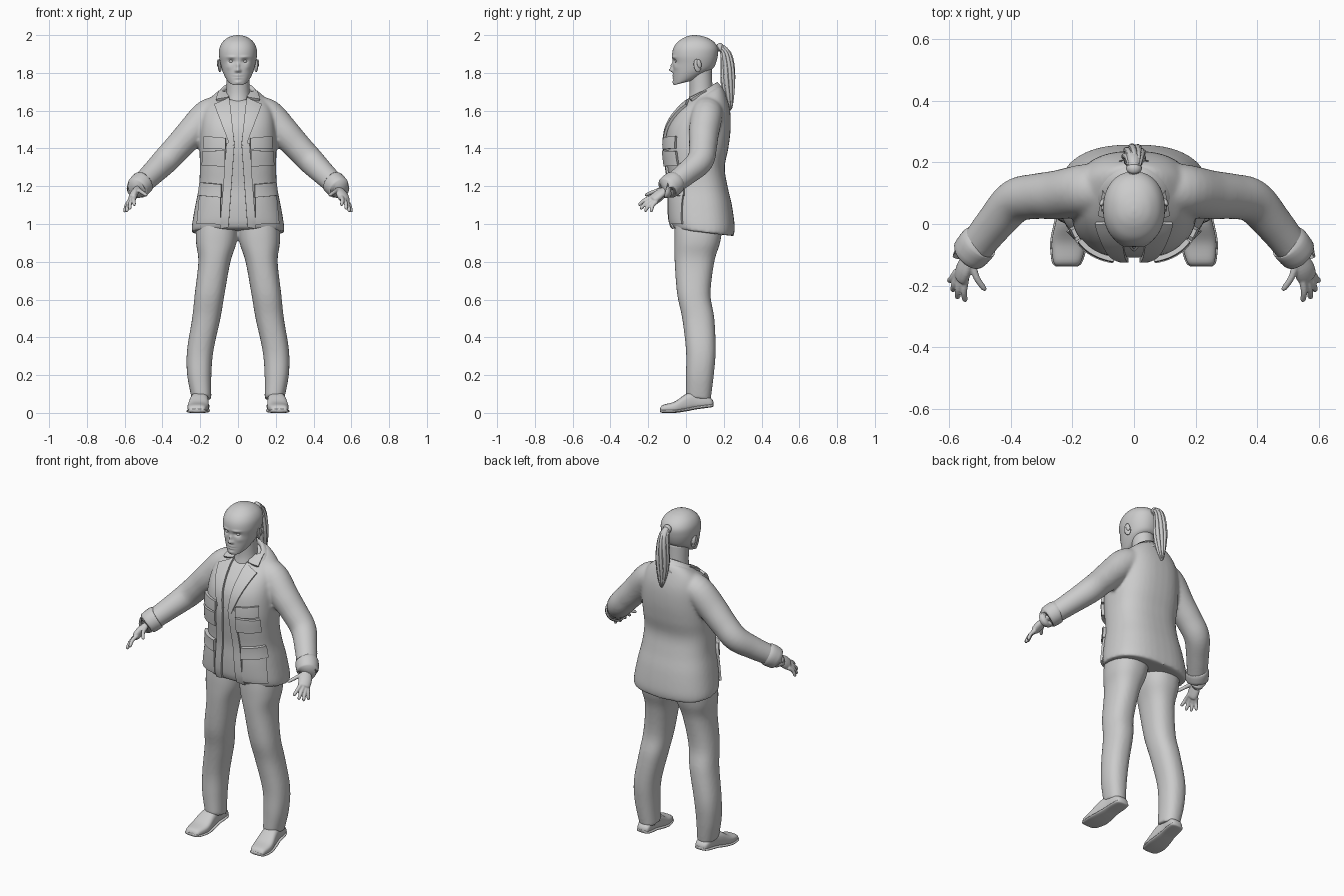
import bpy, bmesh, math
from mathutils import Vector
from mathutils.bvhtree import BVHTree

cube = bpy.data.objects.get("Cube")
if cube:
    bpy.data.objects.remove(cube, do_unlink=True)

grey = bpy.data.materials.new("plain_grey")
grey.use_nodes = True
grey.diffuse_color = (0.6, 0.6, 0.6, 1)
grey.node_tree.nodes["Principled BSDF"].inputs["Base Color"].default_value = (0.6, 0.6, 0.6, 1)


def make(name, verts, faces):
    mesh = bpy.data.meshes.new(name)
    mesh.from_pydata(verts, [], faces)
    bm = bmesh.new()
    bm.from_mesh(mesh)
    bmesh.ops.recalc_face_normals(bm, faces=bm.faces)
    bm.to_mesh(mesh)
    bm.free()
    mesh.materials.append(grey)
    mesh.shade_smooth()
    obj = bpy.data.objects.new(name, mesh)
    bpy.context.collection.objects.link(obj)
    return obj


def spline(rows, sub):
    """Smooth interpolation of number tuples."""
    out = []
    for i in range(len(rows) - 1):
        a, b, c, d = rows[max(i - 1, 0)], rows[i], rows[i + 1], rows[min(i + 2, len(rows) - 1)]
        for k in range(sub):
            t = k / sub
            out.append([q + 0.5 * t * (r - p + t * (2*p - 5*q + 4*r - s + t * (3*(q - r) + s - p)))
                        for p, q, r, s in zip(a, b, c, d)])
    return out + [list(rows[-1])]


def skin_rings(name, rings):
    n = len(rings[0])
    faces = [(i*n + j, i*n + (j + 1) % n, (i + 1)*n + (j + 1) % n, (i + 1)*n + j)
             for i in range(len(rings) - 1) for j in range(n)]
    faces += [tuple(range(n)), tuple(range((len(rings) - 1)*n, len(rings)*n))]
    return make(name, [v for r in rings for v in r], faces)


def power(v, p):
    return math.copysign(abs(v) ** (2 / p), v)


def loft(name, rows, p=2.3, seg=40, sub=5):
    """Stacked rounded sections: z, centre x, half width, front y, back y, tilt."""
    rings = []
    for z, cx, hw, yf, yb, tilt in spline(rows, sub):
        ring = []
        for j in range(seg):
            a = math.tau * j / seg
            dy = (yb - yf) / 2 * power(math.sin(a), p)
            ring.append(Vector((cx + hw * power(math.cos(a), p), (yf + yb) / 2 + dy, z + tilt * dy)))
        rings.append(ring)
    return skin_rings(name, rings)


def tube(name, path, seg=20, sub=5, flat=1.0):
    """Round tube through x, y, z, radius."""
    pts = spline(path, sub)
    pos = [Vector(q[:3]) for q in pts]
    normal, rings = Vector((0.3, 1, 0.2)), []
    for i, q in enumerate(pts):
        t = (pos[min(i + 1, len(pos) - 1)] - pos[max(i - 1, 0)]).normalized()
        normal = (normal - t * normal.dot(t)).normalized()
        side = t.cross(normal)
        rings.append([pos[i] + q[3] * (math.cos(a) * normal + flat * math.sin(a) * side)
                      for a in (math.tau * j / seg for j in range(seg))])
    return skin_rings(name, rings)


def ball(name, loc, scale):
    bpy.ops.mesh.primitive_uv_sphere_add(segments=24, ring_count=14, radius=1, location=loc)
    o = bpy.context.object
    o.name, o.scale = name, scale
    o.data.materials.append(grey)
    o.data.shade_smooth()
    return o


def flip(rows, s):
    return [(r[0] * s,) + tuple(r[1:]) for r in rows]


def fuse(name, parts, voxel, smooth):
    """Join parts into one continuous surface."""
    with bpy.context.temp_override(active_object=parts[0], selected_editable_objects=parts,
                                   selected_objects=parts, object=parts[0]):
        bpy.ops.object.join()
    o = parts[0]
    o.name = name
    m = o.modifiers.new("fuse", "REMESH")
    m.mode, m.voxel_size, m.use_smooth_shade = "VOXEL", voxel, True
    m = o.modifiers.new("soften", "SMOOTH")
    m.iterations, m.factor = smooth, 0.5
    return o


# Trousers
def leg(s):
    rows = [(.075, .193, .052, 0, .13, -.15), (.2, .205, .064, 0, .147, 0), (.33, .2, .07, 0, .157, 0),
            (.5, .168, .075, -.02, .15, 0), (.63, .15, .079, -.047, .13, 0), (.8, .125, .085, -.06, .15, 0),
            (.9, .115, .107, -.062, .18, 0), (.98, .11, .11, -.06, .19, 0), (1.1, .1, .1, -.05, .18, 0)]
    return loft("leg", [(r[0], s * r[1]) + r[2:] for r in rows])


fuse("trousers", [leg(1), leg(-1)], 0.009, 4)

# Jacket body and sleeves in one surface
torso = loft("torso", [
    (.955, 0, .245, -.068, .252, -.12), (1.0, 0, .243, -.082, .258, -.08), (1.1, 0, .226, -.088, .243, 0),
    (1.2, 0, .207, -.088, .22, 0), (1.3, 0, .202, -.1, .205, 0), (1.4, 0, .204, -.11, .224, 0),
    (1.5, 0, .2, -.1, .236, 0), (1.58, 0, .19, -.07, .234, .1), (1.64, 0, .165, -.035, .215, .25),
    (1.68, 0, .115, -.01, .19, .45), (1.69, 0, .08, .01, .165, .5)], p=2.5)
arm = [(.08, .115, 1.6, .08), (.16, .11, 1.575, .084), (.245, .095, 1.485, .08), (.315, .09, 1.41, .074),
       (.385, .075, 1.335, .071), (.45, .005, 1.27, .063), (.51, -.07, 1.212, .057), (.532, -.096, 1.192, .056)]
jacket = fuse("jacket", [torso] + [tube("sleeve", flip(arm, s), 28) for s in (1, -1)], 0.009, 6)

# Plates that follow the jacket front
bpy.context.view_layer.update()
surface = BVHTree.FromObject(jacket, bpy.context.evaluated_depsgraph_get())


def plate(name, corners, lift, n=14):
    """Thin panel over the quad given as x, z corners, projected on the jacket."""
    a, b, c, d = (Vector(q) for q in corners)
    verts = []
    for i in range(n + 1):
        for j in range(n + 1):
            u, v = j / n, i / n
            q = a.lerp(b, u).lerp(d.lerp(c, u), v)
            hit = surface.ray_cast(Vector((q.x, -1, q.y)), Vector((0, 1, 0)))[0]
            verts.append((q.x, (hit.y if hit else 0.05) - lift, q.y))
    w = n + 1
    o = make(name, verts, [(i*w + j, i*w + j + 1, (i + 1)*w + j + 1, (i + 1)*w + j)
                           for i in range(n) for j in range(n)])
    m = o.modifiers.new("thickness", "SOLIDIFY")
    m.thickness, m.offset = lift + 0.004, 0
    m = o.modifiers.new("edge", "EDGE_SPLIT")
    m.split_angle = math.radians(50)


panels = {
    "placket": (((.018, 1.43), (.06, 1.43), (.095, .975), (.05, .985)), .007),
    "lapel": (((.045, 1.665), (.125, 1.63), (.04, 1.41), (.018, 1.42)), .01),
    "collar_point": (((.045, 1.69), (.1, 1.7), (.115, 1.655), (.05, 1.665)), .012),
    "chest_flap": (((.065, 1.455), (.175, 1.465), (.178, 1.4), (.065, 1.395)), .012),
    "rib_flap": (((.068, 1.39), (.182, 1.385), (.185, 1.31), (.068, 1.305)), .014),
    "hip_flap": (((.088, 1.21), (.195, 1.22), (.205, 1.15), (.088, 1.14)), .016),
    "hip_pocket": (((.092, 1.15), (.2, 1.15), (.215, 1.0), (.092, 1.0)), .009),
}
for side, s in (("left", 1), ("right", -1)):
    for key, (quad, lift) in panels.items():
        plate(side + "_" + key, [(s * x, z) for x, z in quad], lift)

# Collar: folded band, open at the front
rows, steps = ((.078, -.025), (.082, .005), (.092, .008), (.118, -.02), (.142, -.05)), 40
verts = []
for r, h in rows:
    for k in range(steps + 1):
        a = math.radians(-60 + 300 * k / steps)
        y = math.sin(a)
        verts.append((r * math.cos(a), .085 + r * y * .9, 1.695 + h + .048 * y))
w = steps + 1
collar = make("collar", verts, [(i*w + j, i*w + j + 1, (i + 1)*w + j + 1, (i + 1)*w + j)
                                for i in range(len(rows) - 1) for j in range(steps)])
collar.modifiers.new("thickness", "SOLIDIFY").thickness = 0.008

# Neck
tube("neck", [(0, .075, 1.58, .08), (0, .08, 1.65, .068), (0, .08, 1.71, .061), (0, .075, 1.82, .062)], 32)

# Head, with the face pressed and pulled along y
head = loft("head", [
    (1.748, 0, .03, -.056, .03, .25), (1.756, 0, .05, -.064, .07, .3), (1.78, 0, .067, -.066, .12, .3),
    (1.81, 0, .082, -.068, .145, .15), (1.85, 0, .093, -.069, .158, 0), (1.89, 0, .1, -.074, .168, 0),
    (1.93, 0, .098, -.067, .169, 0), (1.962, 0, .083, -.046, .15, 0), (1.985, 0, .057, -.013, .115, 0),
    (1.996, 0, .03, .015, .08, 0), (2.0, 0, .006, .038, .052, 0)], p=2.15, seg=128, sub=9)
features = [(.036, 1.862, .016, .01, .013), (.036, 1.884, .022, .006, -.005), (0, 1.815, .011, .01, -.022),
            (0, 1.838, .008, .014, -.013), (.012, 1.81, .006, .006, -.007), (0, 1.786, .018, .004, -.007),
            (0, 1.773, .016, .004, -.007), (0, 1.7795, .022, .002, .005), (0, 1.75, .016, .009, -.006),
            (.05, 1.83, .016, .014, -.004)]
for v in head.data.vertices:
    if v.co.y < 0:
        x, z = abs(v.co.x), v.co.z
        v.co.y += sum(d * math.exp(-((x - fx) / sx) ** 2 - ((z - fz) / sz) ** 2)
                      for fx, fz, sx, sz, d in features)

# Ears, eyes and hands, mirrored
fingers = {"index": (.548, -.18, 1.142, .549, -.252, 1.1), "middle": (.56, -.175, 1.13, .573, -.243, 1.08),
           "ring": (.57, -.165, 1.122, .588, -.22, 1.068), "little": (.575, -.155, 1.12, .599, -.19, 1.066),
           "thumb": (.527, -.125, 1.18, .488, -.215, 1.15)}
for side, s in (("left", 1), ("right", -1)):
    ear = ball(side + "_ear", (s * .097, .06, 1.838), (.008, .02, .035))
    ear.rotation_euler = (.2, 0, s * .35)
    lobe = ball(side + "_ear_rim", (s * .103, .07, 1.848), (.008, .012, .024))
    lobe.rotation_euler = (.25, 0, s * .4)
    ball(side + "_eye", (s * .035, -.047, 1.861), (.013, .012, .009))
    parts = [tube("palm", flip([(.52, -.08, 1.2, .026), (.537, -.11, 1.18, .028), (.552, -.145, 1.155, .036),
                                (.562, -.175, 1.13, .032), (.565, -.183, 1.125, .012)], s), 20, 4, .6)]
    for key, (ax, ay, az, bx, by, bz) in fingers.items():
        mid = ((ax + bx) / 2 + .004, (ay + by) / 2 - .004, (az + bz) / 2 + .005, .0105)
        path = [(ax, ay, az, .013), mid, (bx, by + .006, bz + .004, .009), (bx, by, bz, .004)]
        parts.append(tube(key, flip(path, s), 12, 4))
    fuse(side + "_hand", parts, 0.004, 2)
    tube(side + "_cuff", flip([(.5, -.058, 1.222, .056), (.505, -.063, 1.218, .064), (.533, -.097, 1.191, .061),
                               (.536, -.1, 1.188, .05)], s), 28, 3)

# Shoes: upper and sole
shoe = [(-.138, .03, .006, .022), (-.122, .045, 0, .042), (-.06, .056, 0, .06), (0, .05, .008, .1),
        (.05, .043, .018, .112), (.1, .042, .025, .1), (.135, .035, .03, .075), (.145, .018, .034, .06)]
for side, s in (("left", 1), ("right", -1)):
    for part, grow in (("shoe", 0), ("sole", .005)):
        rings = []
        for y, hw, z0, z1 in spline(shoe, 5):
            top = z0 + .018 if grow else z1
            cx, cz, h = s * (.206 - .09 * y), (z0 + top) / 2, (top - z0) / 2
            rings.append([Vector((cx + (hw + grow) * power(math.cos(a), 2.8), y, cz + h * power(math.sin(a), 2.8)))
                          for a in (math.tau * j / 32 for j in range(32))])
        skin_rings(side + "_" + part, rings)

# Ponytail: core, strands and band
tail = [(0, .155, 1.925, .02), (0, .185, 1.935, .018), (0, .21, 1.905, .026), (0, .22, 1.84, .033),
        (0, .222, 1.76, .035), (0, .226, 1.68, .026), (0, .232, 1.62, .012), (0, .232, 1.602, .003)]
tube("ponytail", tail, 24, 5, .9)
for k in range(9):
    strand = []
    for i, (x, y, z, r) in enumerate(tail[1:]):
        a = math.tau * k / 9 + .15 * i
        strand.append((r * .85 * math.cos(a), y + r * .85 * math.sin(a), z, r * .28 + .001))
    tube("hair_strand_%d" % (k + 1), strand, 8, 4)
tube("hair_band", [(0, .172, 1.928, .018), (0, .176, 1.93, .025), (0, .186, 1.934, .025), (0, .19, 1.934, .018)], 20, 3)
